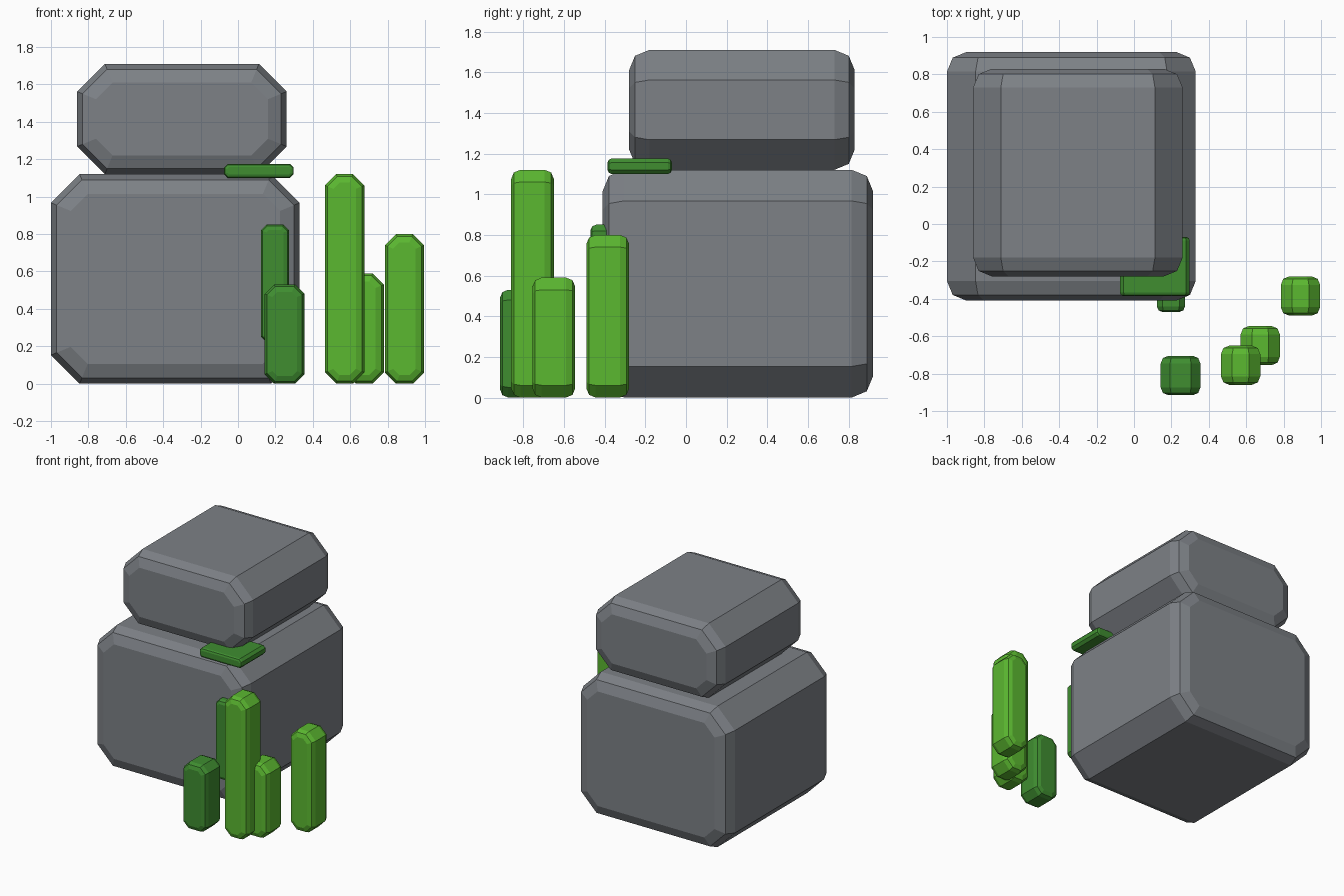
import bpy
import math

if "Cube" in bpy.data.objects:
    bpy.data.objects.remove(bpy.data.objects["Cube"])


def material(name, rgb):
    m = bpy.data.materials.new(name)
    m.diffuse_color = (*rgb, 1)
    m.use_nodes = True
    m.node_tree.nodes["Principled BSDF"].inputs["Base Color"].default_value = m.diffuse_color
    return m


GRAY = material("stone gray", (0.205, 0.22, 0.24))
LIME = material("light green", (0.105, 0.48, 0.03))
GREEN = material("dark green", (0.05, 0.27, 0.03))


def octagon(x0, x1, z0, z1, c, inset):
    """Chamfered rectangle in xz, offset inwards by an even distance."""
    x0, x1, z0, z1 = x0 + inset, x1 - inset, z0 + inset, z1 - inset
    c -= inset * (2 - math.sqrt(2))
    return [(x0 + c, z0), (x1 - c, z0), (x1, z0 + c), (x1, z1 - c),
            (x1 - c, z1), (x0 + c, z1), (x0, z1 - c), (x0, z0 + c)]


def block(name, xs, ys, zs, chamfer, rim, mat):
    """Octagonal prism along y with a two-step rounded rim at each end."""
    k = rim * (1 - math.sqrt(0.5))
    steps = [(0, rim), (k, k), (rim, 0)]
    rings = [(ys[0] + d, i) for d, i in steps]
    rings += [(ys[1] - d, i) for d, i in reversed(steps)]
    verts = [(x, y, z) for y, i in rings
             for x, z in octagon(*xs, *zs, chamfer, i)]
    faces = [tuple(range(8)), tuple(reversed(range(40, 48)))]
    for r in range(5):
        for j in range(8):
            a, b = r * 8 + j, r * 8 + (j + 1) % 8
            faces.append((a, a + 8, b + 8, b))
    mesh = bpy.data.meshes.new(name)
    mesh.from_pydata(verts, [], faces)
    mesh.materials.append(mat)
    obj = bpy.data.objects.new(name, mesh)
    bpy.context.collection.objects.link(obj)
    return obj


# Stacked boulders
block("lower_boulder", (-1, 0.33), (-0.41, 0.92), (0, 1.12), 0.153, 0.105, GRAY)
block("upper_boulder", (-0.86, 0.26), (-0.28, 0.83), (1.12, 1.71), 0.148, 0.1, GRAY)

# Free-standing grass stalks
block("tall_stalk", (0.465, 0.675), (-0.86, -0.65), (0, 1.12), 0.06, 0.045, LIME)
block("short_stalk", (0.57, 0.78), (-0.755, -0.545), (0, 0.59), 0.06, 0.045, LIME)
block("side_stalk", (0.785, 0.995), (-0.49, -0.28), (0, 0.80), 0.06, 0.045, LIME)
block("front_stalk", (0.143, 0.355), (-0.915, -0.705), (0, 0.53), 0.05, 0.04, GREEN)

# Moss growing on the lower boulder
block("moss_strip", (0.123, 0.272), (-0.47, -0.32), (0.22, 0.85), 0.03, 0.028, GREEN)
block("moss_pad", (-0.075, 0.298), (-0.385, -0.07), (1.10, 1.175), 0.02, 0.018, GREEN)
